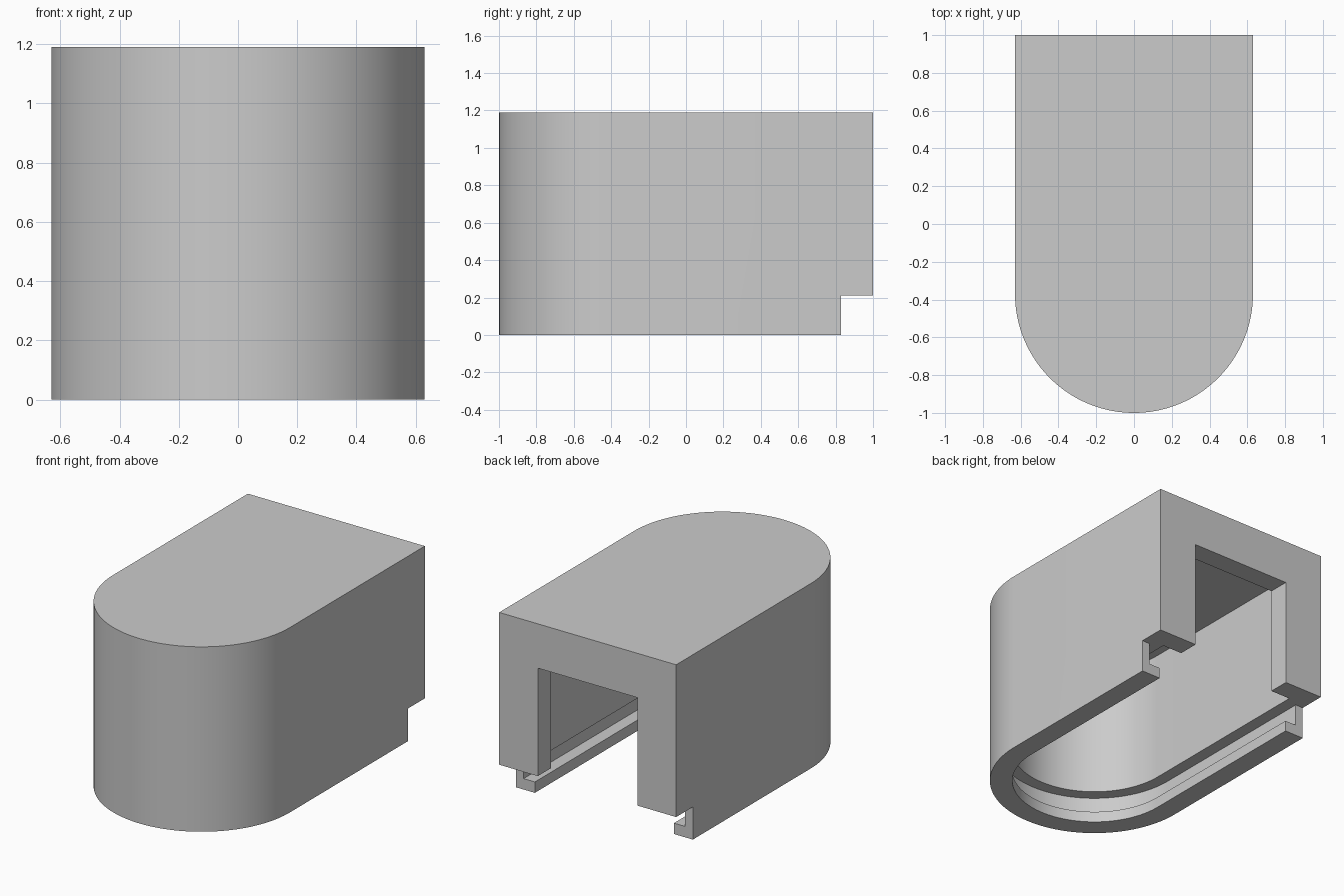
import bpy, bmesh, math

cube = bpy.data.objects.get("Cube")
if cube:
    bpy.data.objects.remove(cube, do_unlink=True)

ARC_Y = -0.37      # centre of the rounded front
HALF_W = 0.63
WALL = 0.135
HEIGHT = 1.19
STEP_Z = 0.21      # underside of the rear wall

grey = bpy.data.materials.new("plain_grey")
grey.use_nodes = True
grey.diffuse_color = (0.6, 0.6, 0.6, 1)
grey.node_tree.nodes["Principled BSDF"].inputs["Base Color"].default_value = (0.6, 0.6, 0.6, 1)


def prism(name, outline, z0, z1):
    """Extrude a counter-clockwise outline from z0 to z1."""
    bm = bmesh.new()
    base = bm.faces.new([bm.verts.new((x, y, z0)) for x, y in outline])
    top = bmesh.ops.extrude_face_region(bm, geom=[base])["geom"]
    bmesh.ops.translate(bm, vec=(0, 0, z1 - z0),
                        verts=[v for v in top if isinstance(v, bmesh.types.BMVert)])
    bmesh.ops.recalc_face_normals(bm, faces=bm.faces)
    mesh = bpy.data.meshes.new(name)
    bm.to_mesh(mesh)
    bm.free()
    mesh.materials.append(grey)
    obj = bpy.data.objects.new(name, mesh)
    bpy.context.collection.objects.link(obj)
    return obj


def arch(w, back, steps=64):
    """Straight sides with a half-round front of radius w."""
    arc = [(w * math.cos(a), ARC_Y + w * math.sin(a))
           for a in (math.pi + math.pi * i / steps for i in range(steps + 1))]
    return arc + [(w, back), (-w, back)]


def box(w, front, back):
    return [(-w, front), (w, front), (w, back), (-w, back)]


housing = prism("housing", arch(HALF_W, 1), 0, HEIGHT)

# Hollow inside, groove for a sliding lid, rear step and rear doorway
cutters = [
    prism("cavity_cutter", arch(HALF_W - WALL, 1 - WALL), -0.1, HEIGHT - WALL),
    prism("lid_groove_cutter", arch(0.575, 1.2), 0.07, STEP_Z),
    prism("rear_step_cutter", box(0.8, 0.83, 1.3), -0.2, STEP_Z),
    prism("doorway_cutter", box(0.355, 0.5, 1.4), -0.15, 0.905),
]
for cutter in cutters:
    cutter.hide_render = True
    mod = housing.modifiers.new(cutter.name, "BOOLEAN")
    mod.operation = "DIFFERENCE"
    mod.solver = "EXACT"
    mod.object = cutter

# Bake the cuts and drop the cutters
depsgraph = bpy.context.evaluated_depsgraph_get()
baked = bpy.data.meshes.new_from_object(housing.evaluated_get(depsgraph))
housing.modifiers.clear()
housing.data = baked
for cutter in cutters:
    bpy.data.objects.remove(cutter, do_unlink=True)

bpy.ops.object.select_all(action="DESELECT")
housing.select_set(True)
bpy.context.view_layer.objects.active = housing
bpy.ops.object.shade_smooth_by_angle(angle=math.radians(30))
